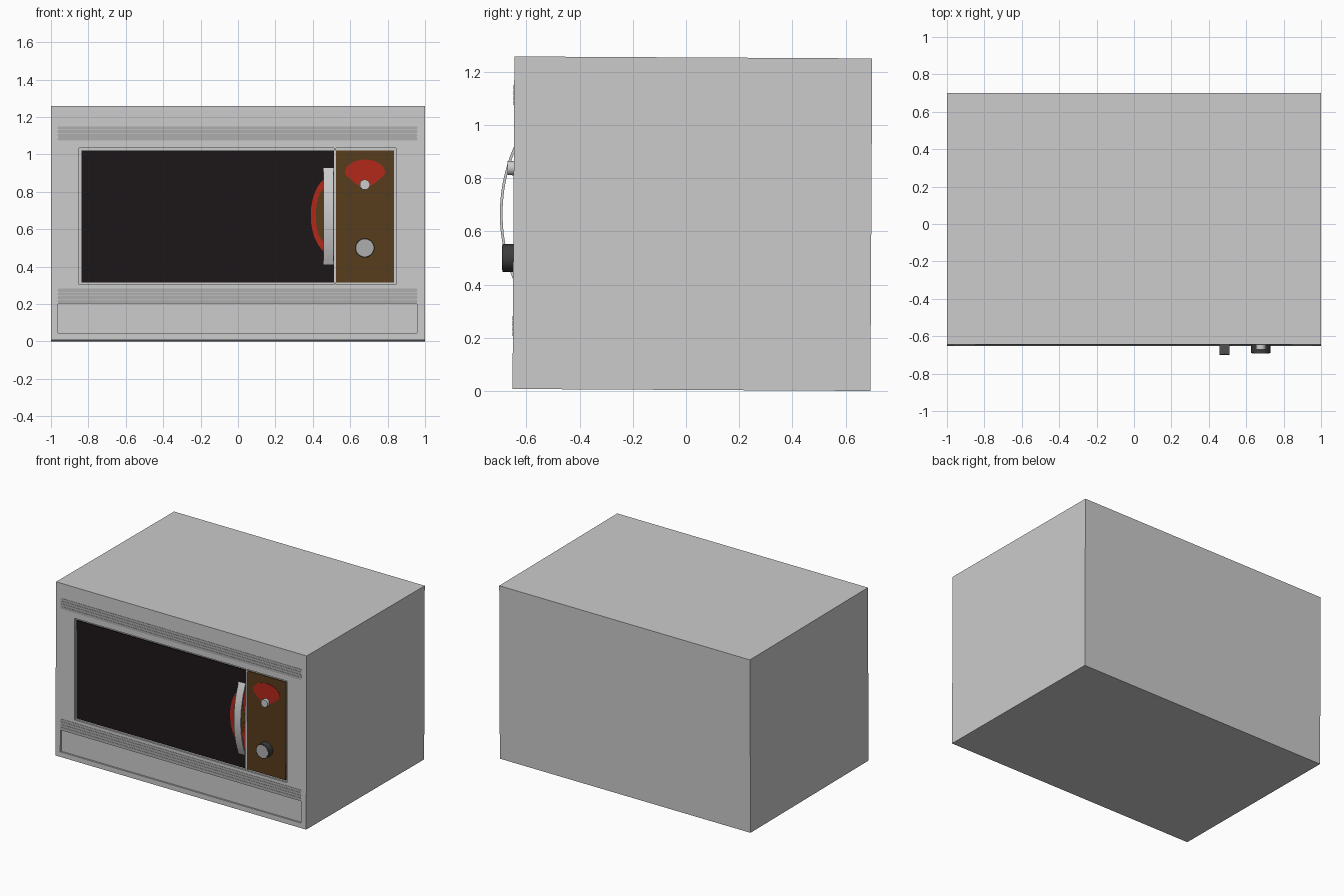
import bpy, bmesh, math
from mathutils import Matrix, Vector

if "Cube" in bpy.data.objects:
    bpy.data.objects.remove(bpy.data.objects["Cube"])

FRONT = -0.6485            # y of the cabinet's front face
BACK = 0.6965
parts = []


def material(name, rgb):
    m = bpy.data.materials.new(name)
    m.diffuse_color = (*rgb, 1)
    m.use_nodes = True
    m.node_tree.nodes["Principled BSDF"].inputs["Base Color"].default_value = m.diffuse_color
    return m


BLACK = material("dark_glass", (0.012, 0.008, 0.009))
BROWN = material("brown_panel", (0.095, 0.045, 0.012))
RED = material("red_trim", (0.45, 0.022, 0.01))
STEEL = material("vent_grey", (0.42, 0.42, 0.42))
CHARCOAL = material("knob_side", (0.045, 0.045, 0.045))


def prism(name, pts, a, b, mat=None, axis="y", smooth=False):
    """Extrude a closed outline: (x, z) along y, or (y, z) along x."""
    def place(p, d):
        return (p[0], d, p[1]) if axis == "y" else (d, p[0], p[1])
    bm = bmesh.new()
    lo = [bm.verts.new(place(p, a)) for p in pts]
    hi = [bm.verts.new(place(p, b)) for p in pts]
    n = len(pts)
    bm.faces.new(lo)
    bm.faces.new(hi[::-1])
    for i in range(n):
        j = (i + 1) % n
        bm.faces.new((lo[j], lo[i], hi[i], hi[j]))
    bmesh.ops.recalc_face_normals(bm, faces=bm.faces)
    me = bpy.data.meshes.new(name)
    bm.to_mesh(me)
    bm.free()
    ob = bpy.data.objects.new(name, me)
    bpy.context.collection.objects.link(ob)
    if mat:
        me.materials.append(mat)
    if smooth:
        bpy.ops.object.select_all(action="DESELECT")
        ob.select_set(True)
        bpy.context.view_layer.objects.active = ob
        bpy.ops.object.shade_smooth_by_angle(angle=math.radians(35))
    parts.append(ob)
    return ob


def rect(x0, x1, z0, z1):
    return [(x0, z0), (x1, z0), (x1, z1), (x0, z1)]


def arc(cx, cz, rx, rz, a0, a1, n):
    return [(cx + rx * math.cos(math.radians(a0 + (a1 - a0) * i / n)),
             cz + rz * math.sin(math.radians(a0 + (a1 - a0) * i / n)))
            for i in range(n + 1)]


def circle(cx, cz, r, n=32):
    return arc(cx, cz, r, r, 0, 360, n)[:-1]


# Cabinet with shallow recesses for the door and the lower panel
cabinet = prism("cabinet", rect(-1, 1, 0.0037, 1.2535), FRONT, BACK)
for outline in (rect(-0.85, 0.845, 0.30, 1.03), rect(-0.962, 0.958, 0.04, 0.197)):
    cutter = prism("recess_cutter", outline, FRONT - 0.1, FRONT + 0.012)
    parts.remove(cutter)
    cutter.hide_render = True
    mod = cabinet.modifiers.new("recess", "BOOLEAN")
    mod.operation, mod.solver, mod.object = "DIFFERENCE", "EXACT", cutter
    bpy.context.view_layer.objects.active = cabinet
    bpy.ops.object.modifier_apply(modifier=mod.name)
    bpy.data.objects.remove(cutter)

# Door glass, control panel and the strip between them
floor = FRONT + 0.014
prism("door_glass", rect(-0.838, 0.514, 0.312, 1.018), FRONT + 0.004, floor, BLACK)
prism("control_panel", rect(0.525, 0.833, 0.312, 1.018), FRONT + 0.004, floor, BROWN)
prism("door_divider", rect(0.514, 0.525, 0.30, 1.03), FRONT + 0.002, floor)

# Vent slats above and below the door
for label, base in (("upper", 1.079), ("lower", 0.211)):
    for i in range(4):
        z, r = base + i * 0.0195, 0.0088
        outline = (arc(0.951, z, r, r, -90, 90, 8) + arc(-0.956, z, r, r, 90, 270, 8))
        prism(f"{label}_vent_slat_{i + 1}", outline, FRONT - 0.002, FRONT + 0.01, STEEL)

# Red grip plate behind the handle, with a brown finger well
prism("grip_plate", arc(0.514, 0.67, 0.125, 0.215, 90, 270, 32),
      FRONT + 0.002, FRONT + 0.008, RED)
prism("grip_well", arc(0.462, 0.67, 0.046, 0.14, 0, 360, 32)[:-1],
      FRONT + 0.001, FRONT + 0.006, BROWN)

# Bowed door handle
half, rise = 0.247, 0.050
radius = (half ** 2 + rise ** 2) / (2 * rise)
sweep = math.degrees(math.asin(half / radius))
cy = FRONT - rise - 0.0012 + radius
outer = arc(cy, 0.665, radius, radius, 180 - sweep - 1, 180 + sweep + 1, 24)
inner = arc(cy, 0.665, radius - 0.010, radius - 0.010, 180 + sweep + 1, 180 - sweep - 1, 24)
handle = prism("door_handle", outer + inner, 0.456, 0.511, None, "x", True)

# Fan-shaped red dial mark and its small knob
fan = ([(0.655, 0.822), (0.70, 0.822), (0.735, 0.845), (0.782, 0.885)]
       + arc(0.679, 0.90, 0.107, 0.068, 0, 180, 24) + [(0.576, 0.885), (0.623, 0.845)])
prism("dial_mark", fan, FRONT + 0.001, FRONT + 0.006, RED)
prism("small_knob", circle(0.678, 0.834, 0.027), FRONT - 0.023, FRONT + 0.006, None, "y", True)

# Large knob with a lighter cap
prism("large_knob", circle(0.678, 0.496, 0.052), FRONT - 0.041, FRONT + 0.006, CHARCOAL, "y", True)
prism("large_knob_cap", circle(0.678, 0.496, 0.046), FRONT - 0.043, FRONT - 0.035, STEEL, "y", True)

# The whole oven leans back very slightly
pivot = Matrix.Translation(Vector((0, 0.024, 0.6286)))
lean = pivot @ Matrix.Rotation(-0.0055, 4, "X") @ pivot.inverted()
for ob in parts:
    ob.data.transform(lean)
